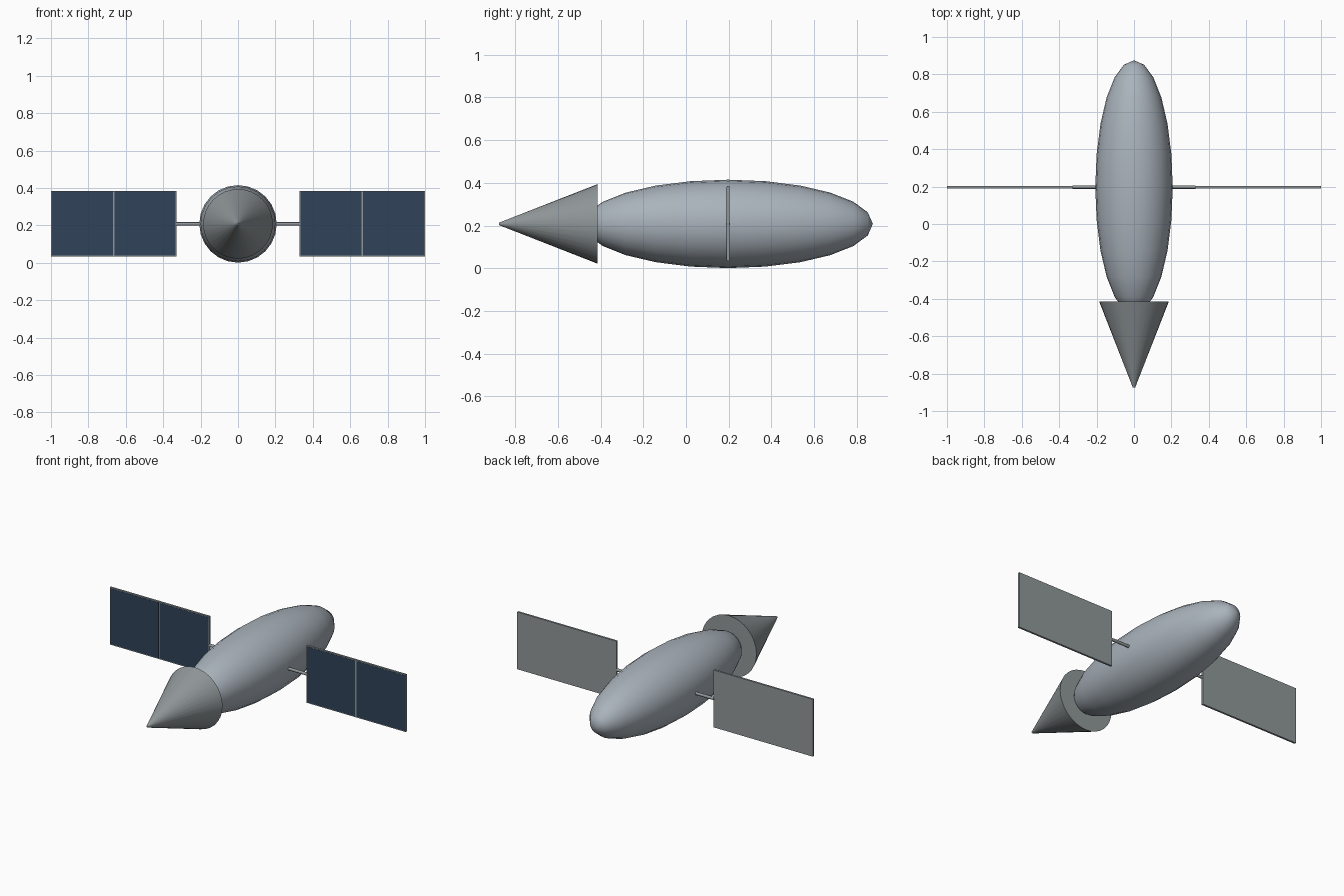
import bpy
import math

cube = bpy.data.objects.get("Cube")
if cube:
    bpy.data.objects.remove(cube, do_unlink=True)

AXIS_Z = 0.208   # height of the craft's centre line
MID_Y = 0.197    # station of the hull centre and wings


def material(name, rgb):
    mat = bpy.data.materials.new(name)
    mat.use_nodes = True
    mat.diffuse_color = (*rgb, 1)
    mat.node_tree.nodes["Principled BSDF"].inputs["Base Color"].default_value = (*rgb, 1)
    return mat


hull_grey = material("hull grey", (0.40, 0.45, 0.50))
metal_grey = material("metal grey", (0.28, 0.31, 0.32))
cell_blue = material("solar cell blue", (0.03, 0.055, 0.10))


def finish(name, mat, smooth=False):
    obj = bpy.context.object
    obj.name = name
    obj.data.materials.append(mat)
    bpy.ops.object.transform_apply(location=False, rotation=True, scale=True)
    if smooth:
        bpy.ops.object.shade_smooth_by_angle(angle=math.radians(40))
    return obj


def box(name, mat, centre, size):
    bpy.ops.mesh.primitive_cube_add(size=1, location=centre)
    bpy.context.object.scale = size
    return finish(name, mat)


# Long ellipsoid hull
bpy.ops.mesh.primitive_uv_sphere_add(segments=24, ring_count=12, radius=1,
                                     location=(0, MID_Y, AXIS_Z), rotation=(math.pi / 2, 0, 0))
bpy.context.object.scale = (0.207, 0.207, 0.678)
finish("hull", hull_grey, smooth=True)

# Blunt-tipped nose cone pointing forward
bpy.ops.mesh.primitive_cone_add(vertices=32, radius1=0.186, radius2=0.006, depth=0.46,
                                location=(0, -0.645, AXIS_Z), rotation=(math.pi / 2, 0, 0))
finish("nose_cone", metal_grey, smooth=True)

# Solar wings: arm, backing panel and two cell plates per side
for side, label in ((1, "left"), (-1, "right")):
    bpy.ops.mesh.primitive_cylinder_add(vertices=12, radius=0.009, depth=0.18,
                                        location=(side * 0.24, MID_Y, AXIS_Z),
                                        rotation=(0, math.pi / 2, 0))
    finish(label + "_arm", metal_grey, smooth=True)
    box(label + "_panel", metal_grey, (side * 0.664, MID_Y, 0.21), (0.672, 0.012, 0.35))
    for x, part in ((0.496, "inner"), (0.832, "outer")):
        box(label + "_" + part + "_cells", cell_blue,
            (side * x, MID_Y - 0.006, 0.21), (0.326, 0.002, 0.34))
